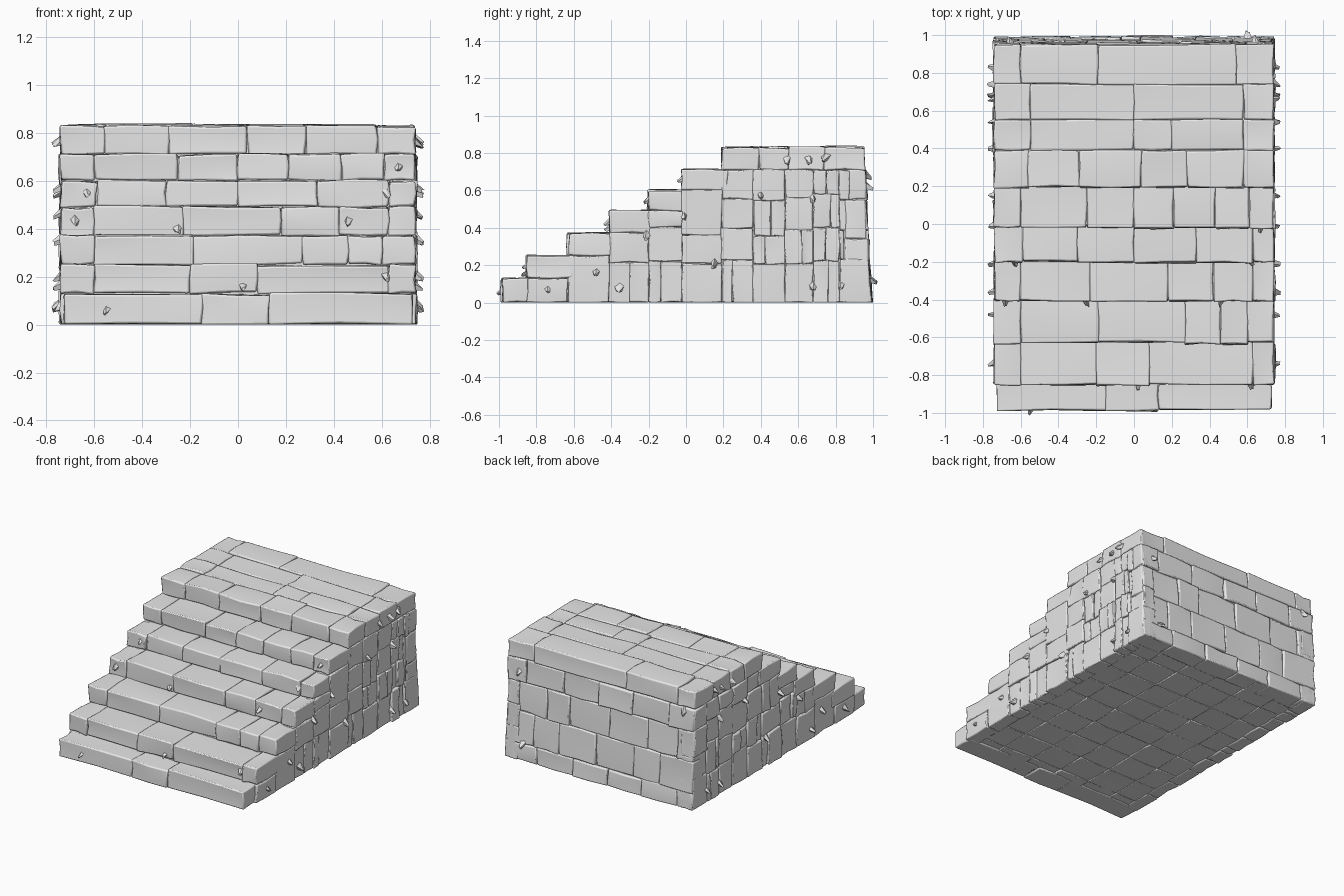
import bpy, bmesh, math, random
from mathutils import Vector, Matrix

random.seed(7)
if "Cube" in bpy.data.objects:
    bpy.data.objects.remove(bpy.data.objects["Cube"])

stone_mat = bpy.data.materials.new("grey stone")
stone_mat.use_nodes = True
GREY = (0.8, 0.8, 0.8, 1)
stone_mat.diffuse_color = GREY
stone_mat.node_tree.nodes["Principled BSDF"].inputs["Base Color"].default_value = GREY

W = 0.74                                               # half width
BACK = 0.95
TOPS = [0.13, 0.25, 0.37, 0.49, 0.60, 0.71, 0.83]      # tread heights
FRONTS = [-0.985, -0.85, -0.63, -0.41, -0.2, -0.02, 0.195]  # riser positions


def jit(a):
    return random.uniform(-a, a)


def stone(bm, lo, hi, rough=0.006):
    """One worn block: a box with a midpoint cut and nudged corners."""
    lo, hi = Vector(lo), Vector(hi)
    part = bmesh.new()
    bmesh.ops.create_cube(part, size=1)
    bmesh.ops.subdivide_edges(part, edges=part.edges[:], cuts=1, use_grid_fill=True)
    for v in part.verts:
        for i in range(3):
            v.co[i] = (lo[i] + hi[i]) / 2 + v.co[i] * (hi[i] - lo[i]) + jit(rough)
        v.co.z = max(v.co.z, 0.0)
    mesh = bpy.data.meshes.new("tmp")
    part.to_mesh(mesh)
    part.free()
    bm.from_mesh(mesh)
    bpy.data.meshes.remove(mesh)


def finish(name, bm, bevel=0.008):
    # the back face leans outward toward the ground
    for v in bm.verts:
        if v.co.y > 0.9:
            v.co.y += 0.04 * (1 - v.co.z / TOPS[-1])
    mesh = bpy.data.meshes.new(name)
    bm.to_mesh(mesh)
    bm.free()
    ob = bpy.data.objects.new(name, mesh)
    bpy.context.collection.objects.link(ob)
    mesh.materials.append(stone_mat)
    if bevel:
        mod = ob.modifiers.new("worn edges", 'BEVEL')
        mod.width = bevel
        mod.segments = 2
        mod.limit_method = 'ANGLE'
        mod.angle_limit = math.radians(40)
    bpy.ops.object.select_all(action='DESELECT')
    ob.select_set(True)
    bpy.context.view_layer.objects.active = ob
    bpy.ops.object.shade_smooth_by_angle(angle=math.radians(50))
    return ob


def pairs(seq):
    return zip(seq[:-1], seq[1:])


# solid stepped core just behind the stone faces
bm = bmesh.new()
inset = 0.014
profile = [(FRONTS[0] + inset, inset)]
for y, z in zip(FRONTS, TOPS):
    if y > FRONTS[0]:
        profile.append((y + inset, profile[-1][1]))
    profile.append((y + inset, z - inset))
profile += [(BACK - inset, TOPS[-1] - inset), (BACK - inset, inset)]
face = bm.faces.new([bm.verts.new((-W + 0.018, y, z)) for y, z in profile])
ext = bmesh.ops.extrude_face_region(bm, geom=[face])
for v in ext["geom"]:
    if isinstance(v, bmesh.types.BMVert):
        v.co.x = W - 0.018
bmesh.ops.recalc_face_normals(bm, faces=bm.faces[:])
finish("core", bm, 0)

# step courses, joints along x
JOINTS = [
    [-0.15, 0.13],
    [-0.6, -0.2, 0.08, 0.63],
    [-0.6, -0.19, 0.27, 0.46, 0.6],
    [-0.6, -0.23, 0.18, 0.42, 0.63],
    [-0.59, -0.3, 0.0, 0.33, 0.63],
    [-0.6, -0.25, 0.0, 0.21, 0.43, 0.61],
    [-0.56, -0.29, 0.04, 0.28, 0.58],
]
for i, joints in enumerate(JOINTS):
    bm = bmesh.new()
    z0 = TOPS[i - 1] if i else 0
    y1 = FRONTS[i + 1] + 0.03 if i < 6 else 0.39
    half = W - 0.015 if i == 0 else W
    for a, b in pairs([-half] + joints + [half]):
        stone(bm, (a, FRONTS[i] + jit(0.006), z0 + 0.002), (b, y1, TOPS[i] + jit(0.004)))
    finish(f"step_{i + 1}", bm)

# top platform paving
bm = bmesh.new()
ROWS = [(0.39, 0.55, [-0.55, 0.0, 0.2, 0.58]), (0.55, 0.74, [-0.55, 0.0, 0.58]),
        (0.74, BACK, [-0.6, -0.19, 0.54])]
for y0, y1, joints in ROWS:
    for a, b in pairs([-W] + joints + [W]):
        stone(bm, (a, y0, TOPS[5]), (b, y1, TOPS[6] + jit(0.006)))
finish("platform", bm)

# side walls: columns of blocks under each tread
COLUMNS = [-0.85, -0.63, -0.41, -0.2, -0.02, 0.19, 0.36, 0.53, 0.68, 0.82, BACK]
for name, s in (("left_wall", 1), ("right_wall", -1)):
    bm = bmesh.new()
    for c, (y0, y1) in enumerate(pairs(COLUMNS)):
        top = TOPS[min(c, 5)]
        levels = [0] + [z for z in (0.21 + jit(0.02), 0.38 + jit(0.04), 0.56 + jit(0.04))
                        if z < top - 0.06] + [top]
        for z0, z1 in pairs(levels):
            mid = (y0 + y1) / 2 + jit(0.04)
            split = [y0, mid, y1] if random.random() < 0.35 else [y0, y1]
            for a, b in pairs(split):
                out = W + jit(0.007)
                xs = sorted((s * (W - 0.1), s * out))
                stone(bm, (xs[0], a, z0), (xs[1], b, z1))
    finish(name, bm)

# back wall courses
bm = bmesh.new()
for k, (z0, z1) in enumerate(pairs([0, 0.12, 0.34, 0.55, TOPS[5]])):
    shift = 0.1 * (k % 2)
    joints = [x + shift + jit(0.05) for x in (-0.62, -0.35, -0.05, 0.22, 0.47)]
    for a, b in pairs([-W] + joints + [W]):
        stone(bm, (a, BACK - 0.1, z0), (b, BACK + jit(0.007), z1))
finish("back_wall", bm)

# underside paving
bm = bmesh.new()
NX, NY = 6, 9
for i in range(NX):
    for j in range(NY):
        dx, dy = 2 * (W - 0.02) / NX, (BACK - FRONTS[0] - 0.03) / NY
        x, y = -W + 0.02 + i * dx, FRONTS[0] + 0.015 + j * dy
        stone(bm, (x, y, 0.006 + jit(0.003)), (x + dx, y + dy, 0.06), 0.003)
finish("underside", bm, 0.005)


# small broken chips sticking out of the faces
def chip(bm, pos, out):
    aim = Vector(out) + Vector((jit(0.3), jit(0.3), -0.5 if out[2] == 0 else 0))
    mat = Matrix.Translation(pos) @ aim.to_track_quat('Z', 'Y').to_matrix().to_4x4()
    res = bmesh.ops.create_cone(bm, cap_ends=True, segments=5, radius1=0.024,
                                radius2=0.007, depth=0.055, matrix=mat)
    for v in res["verts"]:
        v.co += Vector((jit(0.006), jit(0.006), jit(0.006)))


bm = bmesh.new()
SIDE = [(-0.74, 0.07), (-0.48, 0.16), (-0.36, 0.07), (-0.21, 0.35), (0.4, 0.57),
        (0.54, 0.76), (0.66, 0.76), (0.74, 0.77), (0.68, 0.55), (0.68, 0.08), (0.83, 0.09),
        (-0.01, 0.46), (0.15, 0.2)]
for y, z in SIDE:
    for s in (-1, 1):
        chip(bm, (s * (W + 0.006), y, z), (s, 0, 0))
RISER = [(-0.55, 0.06), (0.67, 0.66), (0.62, 0.55), (0.46, 0.43), (-0.25, 0.4),
         (-0.68, 0.43), (0.62, 0.2), (-0.63, 0.55), (0.02, 0.16)]
for x, z in RISER:
    step = next(i for i, t in enumerate(TOPS) if z < t)
    chip(bm, (x, FRONTS[step], z), (0, -1, 0))
for x in (-0.59, 0.43):
    chip(bm, (x, 0.67, TOPS[6] - 0.02), (0, -0.6, 0.25))
for x, z in ((-0.66, 0.68), (0.64, 0.62), (0.6, 0.12)):
    chip(bm, (x, BACK + 0.01, z), (0, 1, 0))
finish("chips", bm, 0)
